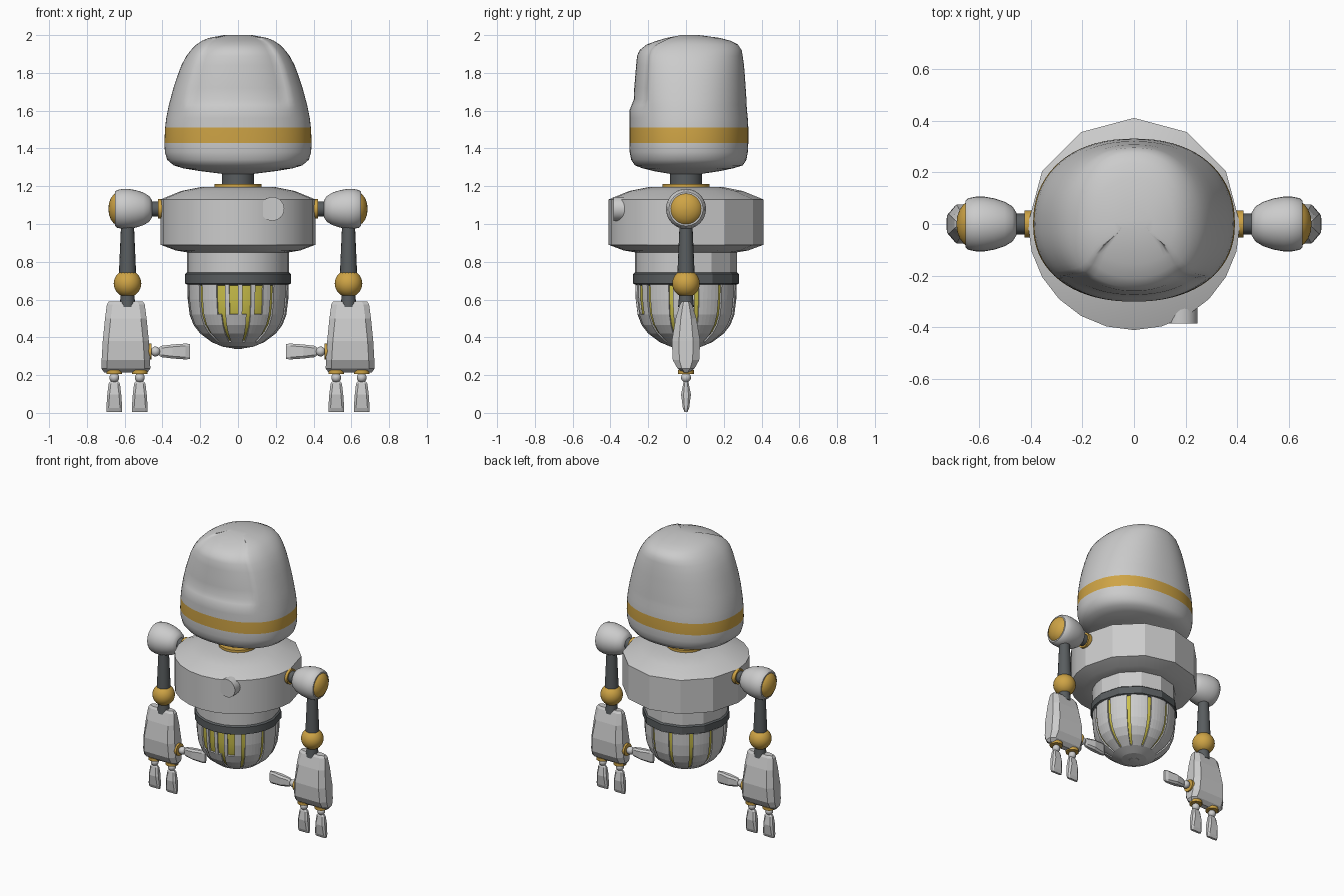
import bpy, bmesh, math
from mathutils import Matrix, Vector

cube = bpy.data.objects.get("Cube")
if cube:
    bpy.data.objects.remove(cube)


def material(name, rgb):
    m = bpy.data.materials.new(name)
    m.use_nodes = True
    m.diffuse_color = (*rgb, 1)
    m.node_tree.nodes["Principled BSDF"].inputs["Base Color"].default_value = (*rgb, 1)
    return m


GREY = material("light grey", (0.6, 0.6, 0.6))
GOLD = material("gold", (0.62, 0.37, 0.06))
DARK = material("dark grey", (0.1, 0.11, 0.115))
YELLOW = material("yellow glass", (0.6, 0.53, 0.07))


def loft(name, rings, mats, matrix=Matrix(), smooth=None, rule=None, keep=None, caps=True):
    """Skin a stack of equal-length point rings."""
    bm = bmesh.new()
    rows = [[bm.verts.new(matrix @ Vector(p)) for p in ring] for ring in rings]
    n = len(rows[0])
    for j in range(len(rows) - 1):
        for i in range(n):
            if keep and not keep(i, j):
                continue
            k = (i + 1) % n
            bm.faces.new((rows[j][i], rows[j][k], rows[j + 1][k], rows[j + 1][i]))
    if caps:
        bm.faces.new(rows[0])
        bm.faces.new(rows[-1])
    bmesh.ops.recalc_face_normals(bm, faces=bm.faces)
    if rule:
        for f in bm.faces:
            f.material_index = rule(f.calc_center_median())
    me = bpy.data.meshes.new(name)
    bm.to_mesh(me)
    bm.free()
    for m in mats:
        me.materials.append(m)
    ob = bpy.data.objects.new(name, me)
    bpy.context.collection.objects.link(ob)
    if smooth:
        bpy.ops.object.select_all(action="DESELECT")
        ob.select_set(True)
        bpy.context.view_layer.objects.active = ob
        bpy.ops.object.shade_smooth_by_angle(angle=math.radians(smooth))
    return ob


def even(n):
    return [math.tau * i / n for i in range(n)]


def lathe_rings(profile, angles):
    return [[(r * math.cos(a), r * math.sin(a), z) for a in angles] for r, z in profile]


def lathe(name, profile, mat, matrix=Matrix(), angles=None, smooth=40):
    return loft(name, lathe_rings(profile, angles or even(32)), [mat], matrix, smooth)


def ball(name, r, mat, matrix):
    arc = [math.pi * (i + 0.05) / 12.1 for i in range(13)]
    lathe(name, [(r * math.sin(a), -r * math.cos(a)) for a in arc], mat, matrix)


def block(name, sections, matrix, chamfer):
    """Stack of chamfered rectangles given as (height, half width, half depth)."""
    rings = []
    for z, hx, hy in sections:
        c, d = hx - chamfer, hy * 0.5
        rings.append([(hx, -d, z), (hx, d, z), (c, hy, z), (-c, hy, z),
                      (-hx, d, z), (-hx, -d, z), (-c, -hy, z), (c, -hy, z)])
    return loft(name, rings, [GREY], matrix)


def step(a, b, v):
    t = min(max((v - a) / (b - a), 0), 1)
    return t * t * (3 - 2 * t)


# Head: rounded shell with a shallow face recess and a painted band
head_sections = [  # height, half width, front depth, back depth
    (1.265, .08, .08, .08), (1.28, .2, .17, .18), (1.295, .29, .23, .25),
    (1.31, .34, .27, .3), (1.34, .375, .29, .32), (1.38, .387, .298, .327),
    (1.43, .39, .3, .33), (1.51, .386, .3, .33), (1.56, .38, .3, .327),
    (1.6, .372, .3, .323), (1.63, .366, .301, .321), (1.66, .358, .302, .32),
    (1.72, .342, .3, .316), (1.78, .322, .295, .312), (1.84, .3, .29, .307),
    (1.89, .273, .285, .3), (1.92, .25, .272, .295), (1.95, .22, .235, .275),
    (1.97, .19, .18, .235), (1.985, .155, .13, .18), (2.0, .075, .05, .07)]


def head_ring(z, hx, front, back):
    ring = []
    for a in even(72):
        c, s = math.cos(a), math.sin(a)
        x = math.copysign(abs(c) ** .9, c)
        y = math.copysign(abs(s) ** .9, s) * (back if s > 0 else front)
        if s < 0:
            y += .026 * step(1.6, 1.66, z) * step(.82, .66, abs(x))
        ring.append((x * hx, y, z))
    return ring


loft("head", [head_ring(*s) for s in head_sections], [GREY, GOLD], smooth=60,
     rule=lambda c: 1 if 1.43 < c.z < 1.51 else 0)

# Neck and collar
lathe("neck", [(.085, 1.19), (.085, 1.29)], DARK)
lathe("collar", [(.125, 1.18), (.125, 1.212)], GOLD)

# Torso: faceted back, finer front
body_angles = [math.radians(d) for d in list(range(0, 180, 30)) + list(range(180, 360, 15))]
lathe("torso", [(.27, .85), (.33, .86), (.41, .89), (.41, 1.13), (.3, 1.175), (.2, 1.195)],
      GREY, angles=body_angles, smooth=16)
lathe("waist", [(.27, .72), (.27, .86)], GREY, angles=body_angles, smooth=16)
lathe("belt", [(.26, .675), (.28, .685), (.28, .735), (.268, .745)], DARK,
      angles=body_angles, smooth=16)
lathe("chest_button", [(.063, -.1), (.063, 0)], GREY,
      Matrix.Translation((.182, -.385, 1.08)) @ Matrix.Rotation(math.pi / 2, 4, "X"))

# Lower bowl: glass core under thin slats, with wider gaps at the upper front
bowl = [(.268, .68), (.266, .6), (.256, .52), (.235, .465), (.2, .42), (.14, .375),
        (.08, .35), (.03, .342)]
lathe("bowl_core", [(r - .012, z + .008) for r, z in bowl], YELLOW, angles=even(72))


def slat_here(i, j):
    at_front = abs(i - 54) < 7 and j < 2
    return i % 3 == 0 if at_front else (j > 4 or i % 6 != 2)


slats = loft("bowl_slats", lathe_rings(bowl, even(72)), [GREY], keep=slat_here, caps=False)
solid = slats.modifiers.new("thickness", "SOLIDIFY")
solid.thickness = .01
solid.offset = -1
lathe("bowl_tip", [(.01, .338), (.032, .341), (.032, .35)], GREY)

# Arms
finger = [(0, .022, .01), (.012, .03, .015), (.07, .037, .026), (.14, .042, .017),
          (.162, .04, .008)]
hand = [(.215, .115, .018), (.235, .13, .045), (.28, .128, .07), (.38, .122, .075),
        (.5, .11, .055), (.575, .1, .032), (.59, .09, .022)]
DOWN = Matrix.Rotation(math.pi, 4, "Y")
INWARD = Matrix.Rotation(-math.pi / 2, 4, "Y")
OUTWARD = Matrix.Rotation(math.pi / 2, 4, "Y")

for side, s in (("left", 1), ("right", -1)):
    mirror = Matrix.Scale(s, 4, (1, 0, 0))

    def at(x, z, turn=Matrix()):
        return mirror @ Matrix.Translation((x, 0, z)) @ turn

    # Shoulder, turned about the sideways axis
    axis = at(0, 1.08, OUTWARD)
    lathe(side + "_shoulder_ring", [(.052, .39), (.052, .423)], GOLD, axis)
    lathe(side + "_shoulder_axle", [(.04, .4), (.04, .49)], DARK, axis)
    lathe(side + "_shoulder", [(.045, .455), (.068, .47), (.086, .5), (.099, .54), (.106, .58),
                               (.106, .61), (.1, .64), (.09, .652)], GREY, axis)
    lathe(side + "_shoulder_cap", [(.086, .645), (.075, .66), (.055, .674), (.03, .683),
                                   (.005, .686)], GOLD, axis)

    # Upper arm, elbow and wrist
    lathe(side + "_upper_arm", [(.045, .7), (.045, .75), (.034, 1.0)], DARK, at(.585, 0), even(16))
    ball(side + "_elbow", .073, GOLD, at(.585, .685))
    lathe(side + "_wrist", [(.042, .56), (.035, .64)], DARK, at(.585, 0), even(16))

    # Hand with two fingers and a thumb
    block(side + "_hand", hand, at(.594, 0), .03)
    digits = (("outer_finger", .655, .215, DOWN), ("inner_finger", .52, .215, DOWN),
              ("thumb", .465, .325, INWARD))
    for label, x, z, turn in digits:
        base = at(x, z, turn)
        name = side + "_" + label
        lathe(name + "_ring", [(.042, -.012), (.042, .008)], GOLD, base, even(20))
        ball(name + "_joint", .026, GREY, base @ Matrix.Translation((0, 0, .028)))
        block(name, finger, base @ Matrix.Translation((0, 0, .048)), .012)
